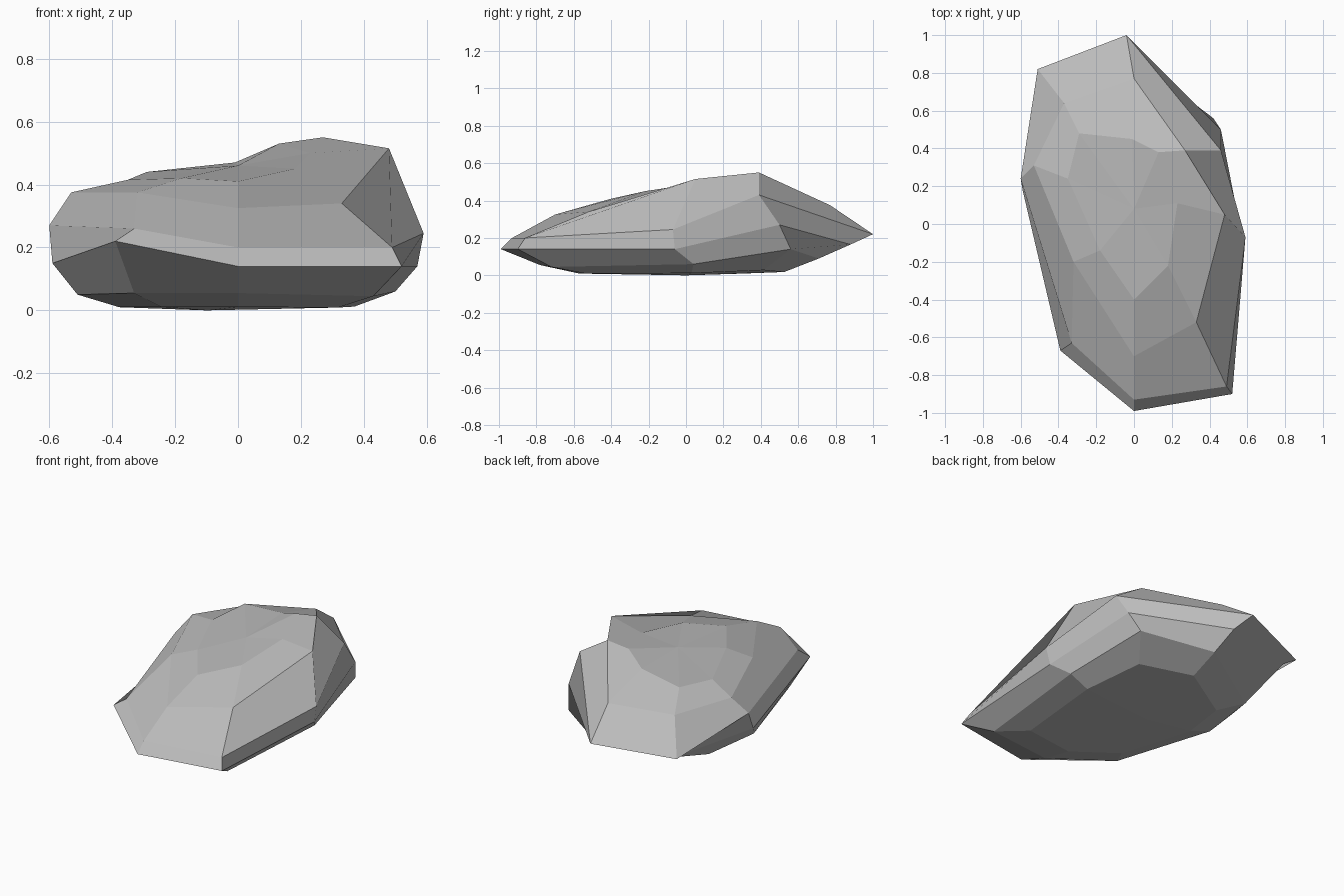
import bpy
import bmesh
from mathutils import Vector

# Remove the default cube only
default_cube = bpy.data.objects.get("Cube")
if default_cube:
    bpy.data.objects.remove(default_cube, do_unlink=True)


def make_material(name, colour):
    """One flat stone colour, for the viewport and for renders."""
    material = bpy.data.materials.new(name)
    material.use_nodes = True
    material.diffuse_color = colour
    shader = material.node_tree.nodes["Principled BSDF"]
    shader.inputs["Base Color"].default_value = colour
    shader.inputs["Roughness"].default_value = 1
    return material


# Ridge profiles around the boulder, each climbing from the belly to the crown
front = [(0, -.78, .055), (0, -.99, .14), (0, -.93, .2),
         (0, -.7, .325), (0, -.4, .41)]
front_left = [(.43, -.72, .045), (.52, -.9, .14), (.49, -.86, .2),
              (.33, -.52, .34), (.18, -.22, .45)]
left = [(.5, .04, .06), (.57, -.06, .14), (.59, -.07, .245),
        (.48, .05, .515), (.23, .11, .5)]
back_left = [(.42, .56, .14), (.46, .5, .27), (.46, .39, .43),
             (.27, .39, .55), (.13, .38, .53)]
back = [(0, .71, .09), (0, .88, .165), (-.04, 1, .22),
        (0, .77, .375), (-.01, .45, .47)]
back_right = [(-.46, .43, .05), (-.46, .77, .16), (-.51, .82, .18),
              (-.37, .64, .35), (-.29, .48, .44)]
right = [(-.51, .06, .05), (-.59, .18, .15), (-.6, .24, .27),
         (-.53, .31, .375), (-.35, .24, .415)]
front_right = [(-.33, -.54, .055), (-.39, -.67, .22), (-.33, -.63, .26),
               (-.32, -.2, .375), (-.18, -.14, .42)]
ridges = [front, front_left, left, back_left,
          back, back_right, right, front_right]


def underside_point(point):
    """Draw a belly point inward and almost down to the ground."""
    x, y, z = point
    return (x * .74, y * .74, z * .2)


def build_boulder(name, ridges, crown, base, material):
    """Loft neighbouring ridges together and close both ends with fans."""
    bm = bmesh.new()
    columns = []
    for ridge in ridges:
        points = [underside_point(ridge[0])] + ridge
        columns.append([bm.verts.new(Vector(point)) for point in points])
    crown_vert = bm.verts.new(crown)
    base_vert = bm.verts.new(base)

    for index, column in enumerate(columns):
        following = columns[(index + 1) % len(columns)]
        # Side facets between two ridges
        for level in range(len(column) - 1):
            bm.faces.new((column[level], following[level],
                          following[level + 1], column[level + 1]))
        # Crown and underside facets
        bm.faces.new((column[-1], following[-1], crown_vert))
        bm.faces.new((following[0], column[0], base_vert))

    bmesh.ops.recalc_face_normals(bm, faces=bm.faces)
    mesh = bpy.data.meshes.new(name)
    bm.to_mesh(mesh)
    bm.free()
    mesh.materials.append(material)
    boulder = bpy.data.objects.new(name, mesh)
    bpy.context.scene.collection.objects.link(boulder)
    return boulder


# Single faceted boulder, left flat shaded
stone_grey = make_material("stone grey", (.5, .5, .5, 1))
build_boulder("boulder", ridges, crown=(0, .08, .46), base=(-.1, 0, 0),
              material=stone_grey)
